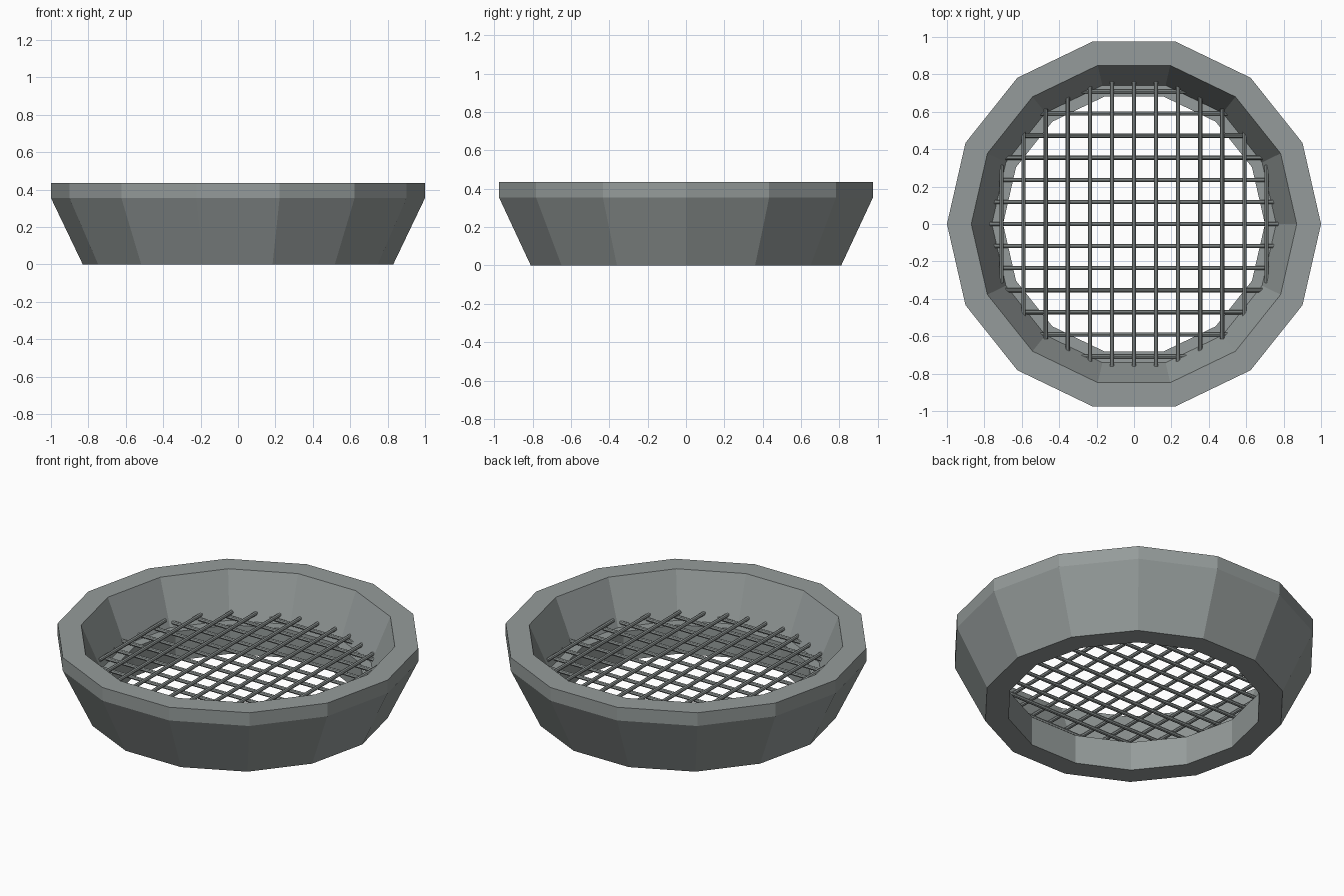
import bpy, bmesh, math
from mathutils import Matrix, Vector

cube = bpy.data.objects.get("Cube")
if cube:
    bpy.data.objects.remove(cube)

SIDES = 14
BAR_RADIUS = 0.011
BAR_REACH = 0.775
SPACING = 0.118

# Single grey metal colour
metal = bpy.data.materials.new("grey_metal")
metal.use_nodes = True
colour = (0.30, 0.33, 0.325, 1)
metal.diffuse_color = colour
metal.node_tree.nodes["Principled BSDF"].inputs["Base Color"].default_value = colour


def finish(name, bm):
    bmesh.ops.recalc_face_normals(bm, faces=bm.faces)
    mesh = bpy.data.meshes.new(name)
    bm.to_mesh(mesh)
    bm.free()
    mesh.materials.append(metal)
    obj = bpy.data.objects.new(name, mesh)
    bpy.context.collection.objects.link(obj)
    return obj


# Faceted bowl: closed radius/height profile swept round the axis
profile = [(0.83, 0), (1, 0.355), (1, 0.435), (0.87, 0.435), (0.76, 0.175), (0.70, 0.175), (0.70, 0)]
bm = bmesh.new()
rings = []
for i in range(SIDES):
    a = 2 * math.pi * i / SIDES
    rings.append([bm.verts.new((r * math.cos(a), r * math.sin(a), z)) for r, z in profile])
for i, ring in enumerate(rings):
    following = rings[(i + 1) % SIDES]
    for j in range(len(profile)):
        k = (j + 1) % len(profile)
        bm.faces.new((ring[j], following[j], following[k], ring[k]))
finish("bowl_body", bm)


# Grate: two crossed layers of bars trimmed to a circle
def bar_layer(name, axis, z):
    bm = bmesh.new()
    for i in range(-6, 7):
        offset = i * SPACING
        length = 2 * math.sqrt(BAR_REACH ** 2 - offset ** 2)
        if axis == "X":
            place = Matrix.Translation((0, offset, z)) @ Matrix.Rotation(math.pi / 2, 4, "Y")
        else:
            place = Matrix.Translation((offset, 0, z)) @ Matrix.Rotation(math.pi / 2, 4, "X")
        bmesh.ops.create_cone(bm, cap_ends=True, segments=8, radius1=BAR_RADIUS,
                              radius2=BAR_RADIUS, depth=length, matrix=place)
    finish(name, bm)


bar_layer("grate_lower_bars", "X", 0.197)
bar_layer("grate_upper_bars", "Y", 0.218)
